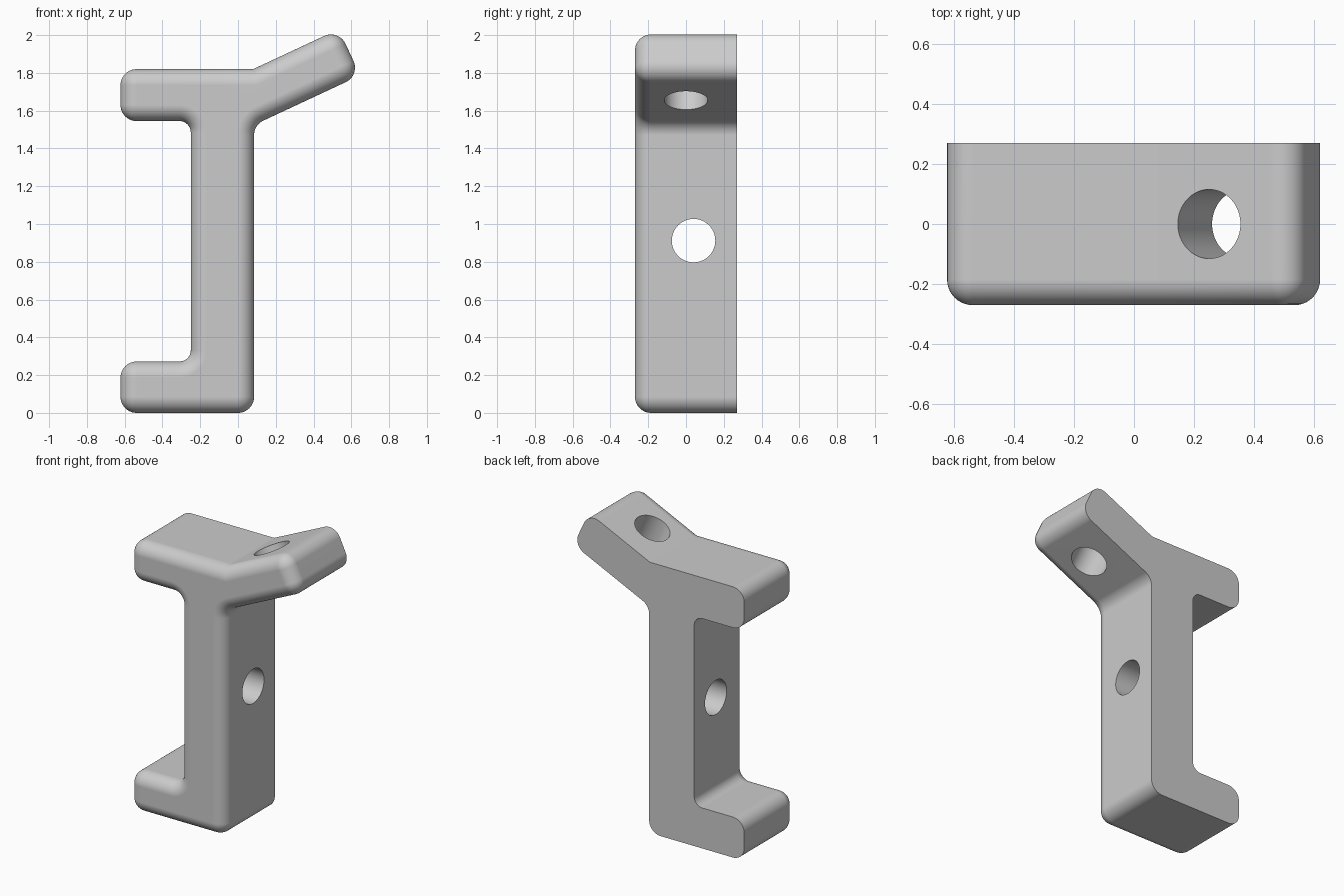
import bpy, bmesh, math
from mathutils import Vector, Matrix

if "Cube" in bpy.data.objects:
    bpy.data.objects.remove(bpy.data.objects["Cube"], do_unlink=True)

DEPTH = 0.27          # half depth
ROUND = 0.085         # outer rounding
FILLET = 0.06         # inner corner rounding
TILT = math.radians(25)
THICK = 0.27          # arm thickness
STEPS = 10

grey = bpy.data.materials.new("plain grey")
grey.use_nodes = True
colour = (0.6, 0.6, 0.6, 1)
grey.diffuse_color = colour
grey.node_tree.nodes["Principled BSDF"].inputs["Base Color"].default_value = colour

# Bracket outline, counterclockwise: (x, z, corner radius)
along = Vector((math.cos(TILT), math.sin(TILT)))
across = Vector((-along.y, along.x))
kink = Vector((0.08, 1.82))
tip_top = kink + along * 0.5
tip_low = tip_top - across * THICK
post_x = 0.085
armpit = tip_low - along * ((tip_low.x - post_x) / along.x)
outline = [
    (-0.622, 0, ROUND), (post_x, 0, ROUND), (*armpit, ROUND),
    (*tip_low, ROUND), (*tip_top, ROUND), (*kink, 0),
    (-0.622, 1.82, ROUND), (-0.622, 1.545, ROUND), (-0.25, 1.545, FILLET),
    (-0.25, 0.272, FILLET), (-0.622, 0.272, ROUND),
]


def rounded_loop(inset):
    """Outline moved inwards by inset, with its corners rounded."""
    points = []
    count = len(outline)
    for i, (x, z, radius) in enumerate(outline):
        here = Vector((x, z))
        before = Vector(outline[i - 1][:2])
        after = Vector(outline[(i + 1) % count][:2])
        d1, d2 = (here - before).normalized(), (after - here).normalized()
        n1, n2 = Vector((-d1.y, d1.x)), Vector((-d2.y, d2.x))
        turn = d1.x * d2.y - d1.y * d2.x
        mitre = (n1 + n2) / (1 + n1.dot(n2))
        corner = here + mitre * inset
        if radius == 0:
            points.append(corner)
            continue
        side = 1 if turn > 0 else -1
        r = max(radius - side * inset, 0.0015)
        centre = corner + mitre * r * side
        start = math.atan2(-n1.y * side, -n1.x * side)
        sweep = math.atan2(turn, d1.dot(d2))
        for s in range(STEPS + 1):
            a = start + sweep * s / STEPS
            points.append(centre + Vector((math.cos(a), math.sin(a))) * r)
    return points


# Bracket body: flat back, rounded front edge
bm = bmesh.new()
layers = [(DEPTH, 0)]
for s in range(STEPS + 1):
    a = math.pi / 2 * s / STEPS
    layers.append((-DEPTH + ROUND * (1 - math.sin(a)), ROUND * (1 - math.cos(a))))
rings = [[bm.verts.new((p.x, y, p.y)) for p in rounded_loop(inset)]
         for y, inset in layers]
for r1, r2 in zip(rings, rings[1:]):
    for i in range(len(r1)):
        j = (i + 1) % len(r1)
        bm.faces.new((r1[i], r1[j], r2[j], r2[i]))
bm.faces.new(rings[0])
bm.faces.new(rings[-1])
bmesh.ops.recalc_face_normals(bm, faces=bm.faces)
mesh = bpy.data.meshes.new("bracket")
bm.to_mesh(mesh)
bm.free()
mesh.materials.append(grey)
bracket = bpy.data.objects.new("bracket", mesh)
bpy.context.collection.objects.link(bracket)


# Screw holes
def drill(name, centre, angle):
    bpy.ops.mesh.primitive_cylinder_add(vertices=64, radius=0.115, depth=0.6,
                                        location=centre, rotation=(0, angle, 0))
    cutter = bpy.context.object
    cutter.name = name
    cutter.hide_render = True
    cutter.data.materials.append(grey)
    bpy.context.view_layer.objects.active = bracket
    cut = bracket.modifiers.new(name, "BOOLEAN")
    cut.operation = "DIFFERENCE"
    cut.solver = "EXACT"
    cut.object = cutter
    bpy.ops.object.modifier_apply(modifier=cut.name)
    bpy.data.objects.remove(cutter, do_unlink=True)


drill("post_hole", (-0.08, 0.04, 0.912), math.pi / 2)
arm_hole = kink + along * (0.17 / along.x) - across * THICK / 2
drill("arm_hole", (arm_hole.x, 0, arm_hole.y), -TILT)

# Smooth rounding with crisp flat faces
bpy.ops.object.select_all(action="DESELECT")
bracket.select_set(True)
bpy.context.view_layer.objects.active = bracket
bpy.ops.object.shade_smooth_by_angle(angle=math.radians(24))
weighted = bracket.modifiers.new("flat_face_normals", "WEIGHTED_NORMAL")
weighted.keep_sharp = True
